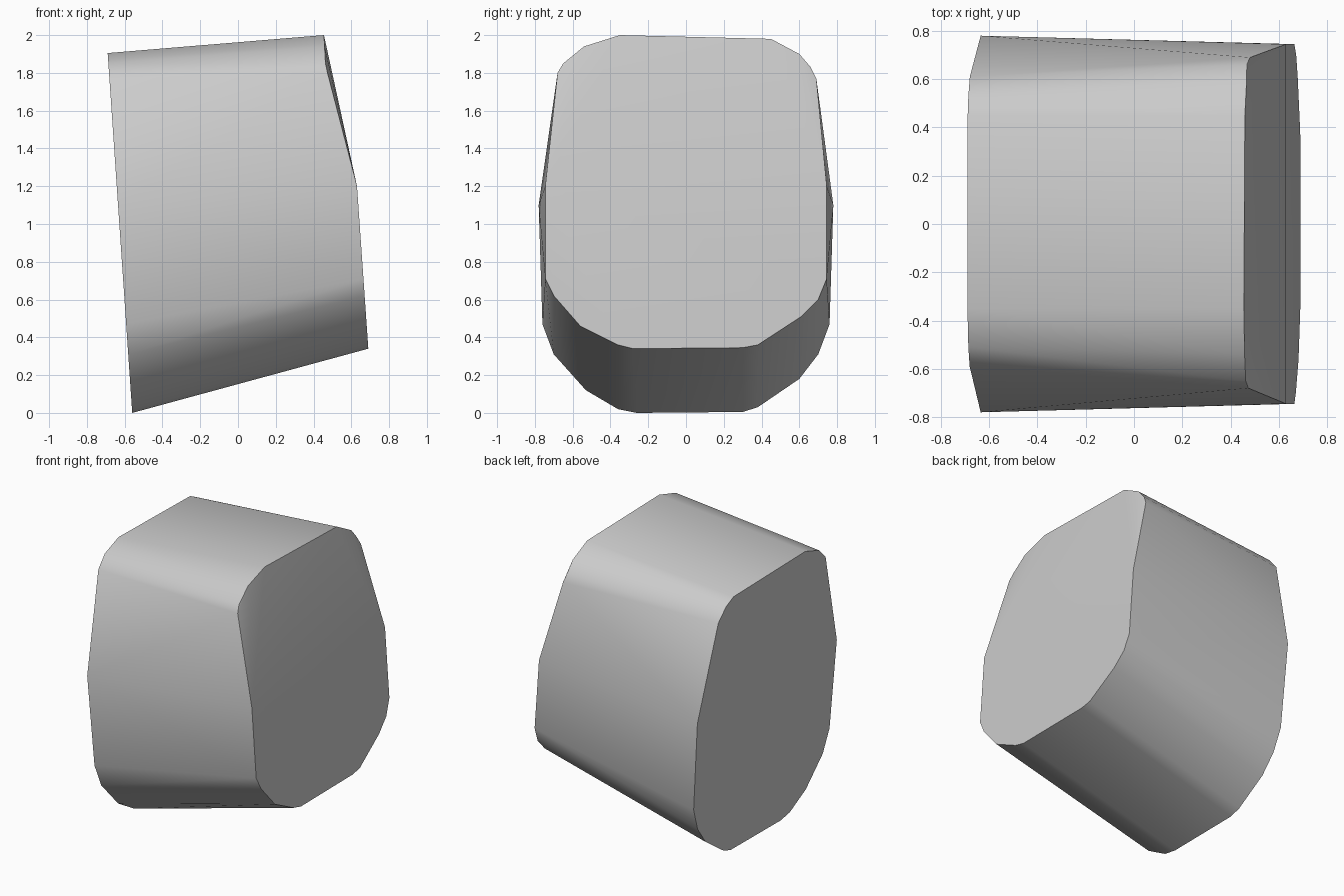
import bpy
import bmesh
import math

cube = bpy.data.objects.get("Cube")
if cube:
    bpy.data.objects.remove(cube, do_unlink=True)

# Plain grey material
grey = bpy.data.materials.new("light grey")
grey.use_nodes = True
colour = (0.6, 0.6, 0.6, 1.0)
grey.diffuse_color = colour
grey.node_tree.nodes["Principled BSDF"].inputs["Base Color"].default_value = colour

# End outlines as (y, z)
right_end = [(-.28, .34), (-.36, .36), (-.56, .46), (-.7, .62), (-.745, .71),
             (-.745, 1.2), (-.68, 1.8), (-.65, 1.85), (-.54, 1.94), (-.35, 2.0),
             (.45, 1.98), (.6, 1.9), (.66, 1.83), (.69, 1.77), (.745, 1.2),
             (.745, .71), (.7, .6), (.61, .51), (.38, .36), (.3, .345)]
left_end = [(-.26, 0), (-.36, .02), (-.53, .12), (-.7, .31), (-.76, .47),
            (-.78, 1.1), (-.59, 1.77), (-.51, 1.85), (-.35, 1.905),
            (.45, 1.89), (.53, 1.85), (.61, 1.76), (.78, 1.1),
            (.76, .47), (.7, .31), (.6, .18), (.38, .03), (.3, .005)]


def left_x(y, z):
    """Flat leaning face."""
    return -.56 - .13 * z / 1.905


def right_x(y, z):
    """Leaning face that bends back above its widest point."""
    if z <= 1.2:
        return .69 - .06 * (z - .34) / .86
    x = .63 - .175 * (z - 1.2) / .8
    return x - .025 if z < 1.86 else x - (.01 if z < 1.96 else 0)


# Faceted block: the hull between the two ends
bm = bmesh.new()
for outline, side in ((right_end, right_x), (left_end, left_x)):
    for y, z in outline:
        bm.verts.new((side(y, z), y, z))
bmesh.ops.convex_hull(bm, input=bm.verts[:])
loose = [v for v in bm.verts if not v.link_faces]
bmesh.ops.delete(bm, geom=loose, context='VERTS')
bmesh.ops.dissolve_limit(bm, angle_limit=math.radians(0.5),
                         verts=bm.verts[:], edges=bm.edges[:])
bmesh.ops.recalc_face_normals(bm, faces=bm.faces[:])

mesh = bpy.data.meshes.new("block")
bm.to_mesh(mesh)
bm.free()
mesh.materials.append(grey)
block = bpy.data.objects.new("block", mesh)
bpy.context.collection.objects.link(block)

# Soft facets, crisp rims
bpy.ops.object.select_all(action='DESELECT')
block.select_set(True)
bpy.context.view_layer.objects.active = block
bpy.ops.object.shade_smooth_by_angle(angle=math.radians(30))
